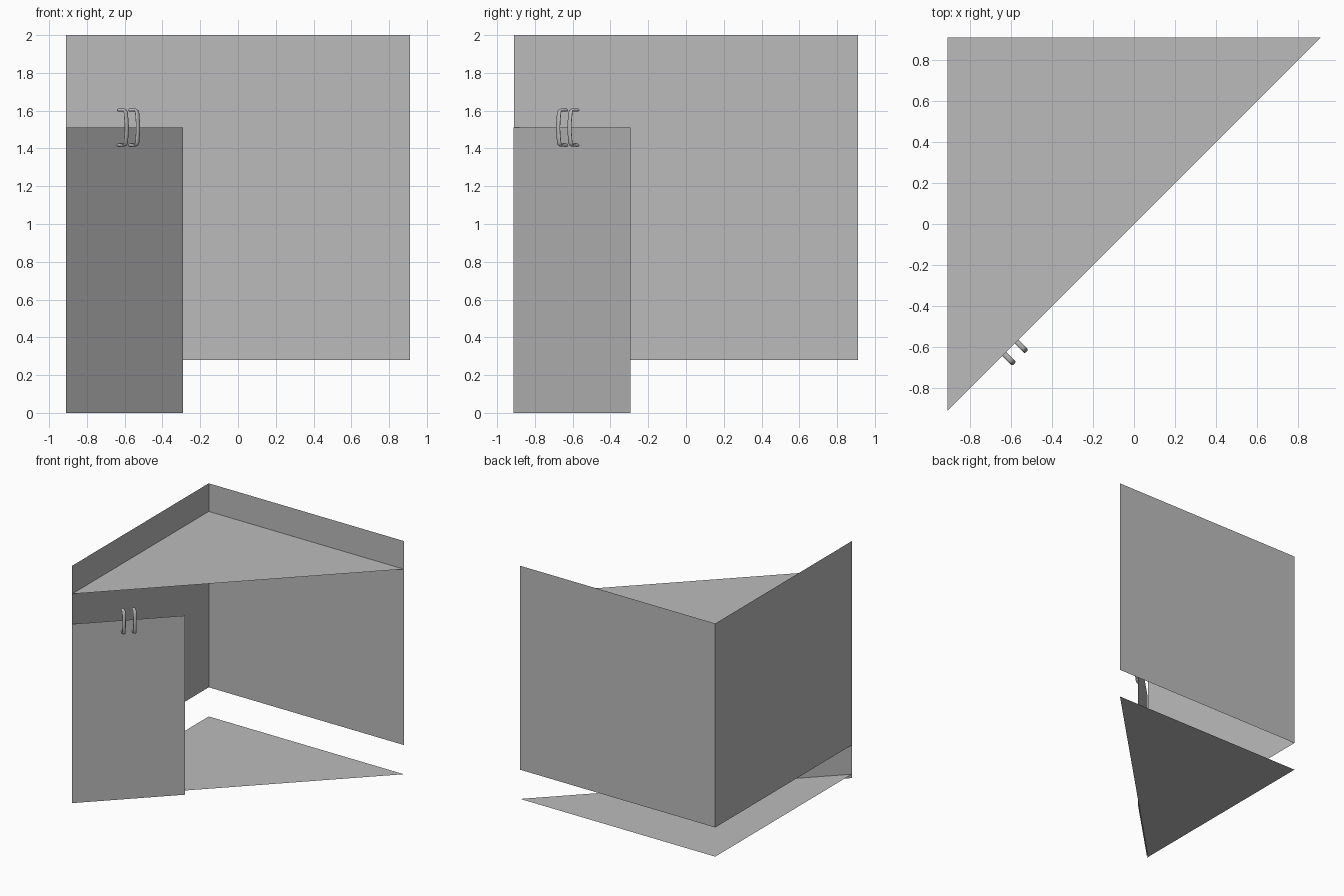
import bpy, bmesh, math
from mathutils import Vector

if "Cube" in bpy.data.objects:
    bpy.data.objects.remove(bpy.data.objects["Cube"])

W = 0.91           # half width of the corner unit
WALL_Z = (0.28, 2.0)
R = math.sqrt(0.5)

grey = bpy.data.materials.new("mid grey")
grey.diffuse_color = (0.5, 0.5, 0.5, 1)
grey.use_nodes = True
grey.node_tree.nodes["Principled BSDF"].inputs["Base Color"].default_value = grey.diffuse_color


def make(name, bm):
    me = bpy.data.meshes.new(name)
    bm.to_mesh(me)
    bm.free()
    me.materials.append(grey)
    ob = bpy.data.objects.new(name, me)
    bpy.context.collection.objects.link(ob)
    return ob


def sheet(name, pts):
    bm = bmesh.new()
    bm.faces.new([bm.verts.new(p) for p in pts])
    return make(name, bm)


def upright(name, a, b, z0, z1):
    return sheet(name, [(*a, z0), (*b, z0), (*b, z1), (*a, z1)])


# back and side walls
upright("side_wall", (-W, W), (-W, -W), *WALL_Z)
upright("back_wall", (W, W), (-W, W), *WALL_Z)

# triangular floor and top shelf
for name, z in (("floor_shelf", 0.034), ("top_shelf", 1.763)):
    sheet(name, [(-W, -W, z), (W, W, z), (-W, W, z)])

# diagonal door panel
upright("door_panel", (-W, -W - 0.004), (-0.29, -0.294), 0.0, 1.51)

# bowed pull handles, swept along a path of (distance from door, height)
OUT = Vector((R, -R, 0))
ALONG = Vector((R, R, 0))
UP = Vector((0, 0, 1))
half = [(0.0, 0.093), (0.038, 0.093), (0.049, 0.089), (0.054, 0.078),
        (0.057, 0.05), (0.060, 0.025)]
path = half + [(0.061, 0.0)] + [(d, -h) for d, h in reversed(half)]


def handle(name, s, sides=14):
    bm = bmesh.new()
    origin = Vector((s, s - 0.002, 1.51))
    rings = []
    for i, (d, h) in enumerate(path):
        a, b = path[max(i - 1, 0)], path[min(i + 1, len(path) - 1)]
        t = Vector((b[0] - a[0], b[1] - a[1])).normalized()
        side = OUT * -t.y + UP * t.x
        c = origin + OUT * d + UP * h
        ring = []
        for k in range(sides):
            w = 2 * math.pi * k / sides
            ring.append(bm.verts.new(c + side * 0.008 * math.cos(w) + ALONG * 0.0135 * math.sin(w)))
        rings.append(ring)
    for r0, r1 in zip(rings, rings[1:]):
        for k in range(sides):
            j = (k + 1) % sides
            bm.faces.new((r0[k], r0[j], r1[j], r1[k]))
    bm.faces.new(rings[0])
    bm.faces.new(rings[-1])
    bmesh.ops.recalc_face_normals(bm, faces=bm.faces)
    ob = make(name, bm)
    bpy.context.view_layer.objects.active = ob
    ob.select_set(True)
    bpy.ops.object.shade_smooth_by_angle(angle=math.radians(40))
    ob.select_set(False)


handle("left_handle", -0.632)
handle("right_handle", -0.572)
